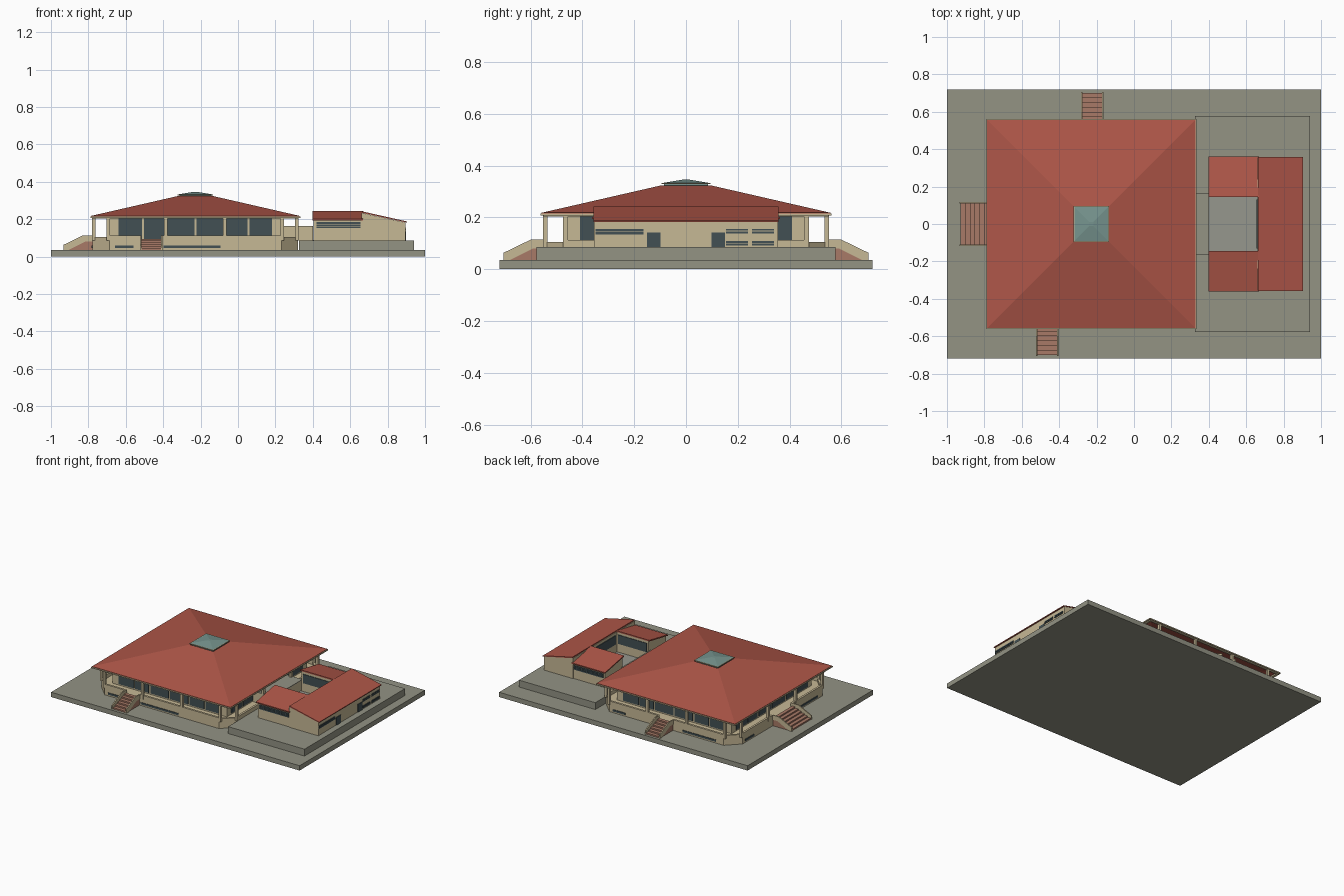
import bpy, bmesh, math
from mathutils import Matrix, Vector

if "Cube" in bpy.data.objects:
    bpy.data.objects.remove(bpy.data.objects["Cube"])


def material(name, rgb):
    lin = [((c / 255 + 0.055) / 1.055) ** 2.4 for c in rgb]
    m = bpy.data.materials.new(name)
    m.diffuse_color = (*lin, 1)
    m.use_nodes = True
    m.node_tree.nodes["Principled BSDF"].inputs["Base Color"].default_value = m.diffuse_color
    return m


GREY = material("grey paving", (147, 147, 132))
COURT = material("courtyard grey", (150, 151, 141))
CREAM = material("cream plaster", (198, 184, 149))
RED = material("red roof tile", (174, 86, 72))
GLASS = material("dark glass", (66, 80, 84))
SKY = material("skylight glass", (118, 148, 142))
BROWN = material("brown steps", (168, 122, 103))
CX, HALF, WALL = -0.228, 0.557, 0.46       # main hall centre, eave and wall half widths
FLOOR = 0.085


def mesh(name, verts, faces, mat):
    me = bpy.data.meshes.new(name)
    bm = bmesh.new()
    vs = [bm.verts.new(v) for v in verts]
    for f in faces:
        bm.faces.new([vs[i] for i in f])
    bmesh.ops.recalc_face_normals(bm, faces=bm.faces)
    bm.to_mesh(me)
    bm.free()
    ob = bpy.data.objects.new(name, me)
    bpy.context.collection.objects.link(ob)
    me.materials.append(mat)
    return ob


def loft(name, low, high, mat):
    """Closed solid between two matching rings of points."""
    n = len(low)
    sides = [(i, (i + 1) % n, n + (i + 1) % n, n + i) for i in range(n)]
    return mesh(name, low + high, [tuple(range(n)), tuple(range(n, 2 * n))] + sides, mat)


def box(name, x0, x1, y0, y1, z0, z1, mat):
    ring = [(x0, y0), (x1, y0), (x1, y1), (x0, y1)]
    return loft(name, [(*p, z0) for p in ring], [(*p, z1) for p in ring], mat)


def square(h, z):
    return [(CX + a * h, b * h, z) for a, b in ((-1, -1), (1, -1), (1, 1), (-1, 1))]


def octagon(h, cut, z):
    c = h - cut
    pts = [(-c, -h), (c, -h), (h, -c), (h, c), (c, h), (-c, h), (-h, c), (-h, -c)]
    return [(CX + x, y, z) for x, y in pts]


def turn(ob, quarter):
    """Swing a part made for the front side round the hall centre."""
    c = Vector((CX, 0, 0))
    ob.data.transform(Matrix.Translation(c) @ Matrix.Rotation(quarter * math.pi / 2, 4, 'Z')
                      @ Matrix.Translation(-c))
    return ob


# Ground slab, hall platform and annex podium
box("ground_slab", -1, 1, -0.72, 0.72, 0, 0.035, GREY)
loft("hall_platform", octagon(0.55, 0.09, 0.035), octagon(0.55, 0.09, FLOOR), CREAM)
box("annex_podium", 0.325, 0.94, -0.578, 0.578, 0.035, FLOOR, GREY)

# Hall body, closed up to the roof
loft("hall_walls", square(WALL, FLOOR), square(WALL, 0.225), CREAM)

# Opening in each parapet, measured along its side from the centre: front, east, back, west
gaps = [(-0.29, -0.18), (-0.165, 0.165), (-0.065, 0.05), (-0.113, 0.113)]
for q, (g0, g1) in enumerate(gaps):
    # Parapet and chamfered corner
    for a, b in ((-0.46, g0), (g1, 0.46)):
        turn(box("parapet", CX + a, CX + b, -0.55, -0.535, FLOOR, 0.112, CREAM), q)
    ring = [(0.46, -0.55), (0.55, -0.46), (0.535, -0.454), (0.454, -0.535)]
    turn(loft("corner_parapet", [(CX + x, y, FLOOR) for x, y in ring],
              [(CX + x, y, 0.105) for x, y in ring], CREAM), q)
    # Veranda columns and eave beam
    for u in (-0.465, -0.158, 0.158, 0.465):
        turn(box("column", CX + u - 0.009, CX + u + 0.009, -0.552, -0.534, FLOOR, 0.217, CREAM), q)
    turn(box("eave_beam", CX - 0.55, CX + 0.55, -0.55, -0.538, 0.203, 0.213, CREAM), q)
    # Window bands between the posts
    for a, b in ((-0.41, -0.285), (-0.275, -0.165), (-0.15, -0.005),
                 (0.005, 0.15), (0.165, 0.28), (0.29, 0.41)):
        turn(box("hall_window", CX + a, CX + b, -WALL - 0.005, -WALL + 0.01, 0.095, 0.203, GLASS), q)
    # Low vents in the platform
    if q != 1:
        for a, b in ((-0.43, -0.33), (0.13, 0.40)) if q != 0 else ((-0.43, -0.33), (-0.17, 0.135)):
            turn(box("platform_vent", CX + a, CX + b, -0.554, -0.54, 0.045, 0.059, GLASS), q)


# Hipped roof shell, with a cream edge and a glazed cap
def frame(name, rings, mat):
    verts = [v for r in rings for v in r]
    n = len(rings)
    faces = []
    for k in range(n):
        m = (k + 1) % n
        for i in range(4):
            j = (i + 1) % 4
            faces.append((4 * k + i, 4 * k + j, 4 * m + j, 4 * m + i))
    return mesh(name, verts, faces, mat)


frame("main_roof", [square(HALF, 0.211), square(HALF, 0.218),
                    square(0.094, 0.324), square(0.094, 0.314)], RED)
frame("roof_edge", [square(HALF + 0.004, 0.207), square(HALF + 0.004, 0.215),
                    square(HALF - 0.004, 0.215), square(HALF - 0.004, 0.207)], CREAM)
loft("skylight_curb", square(0.085, 0.31), square(0.085, 0.329), SKY)
loft("skylight_frame", square(0.095, 0.328), square(0.095, 0.333), CREAM)
loft("skylight_glass", square(0.09, 0.333), square(0.012, 0.346), SKY)


# Stairs: brown treads between sloping cream cheeks
def stairs(u0, u1, quarter):
    n = 6
    for i in range(n):
        y = -0.70 + i * 0.15 / n
        top = 0.035 + (FLOOR + 0.01 - 0.035) * (i + 1) / n
        turn(box("stair_tread", CX + u0, CX + u1, y, y + 0.15 / n, 0.035, top, BROWN), quarter)
    side = [(-0.705, 0.035), (-0.68, 0.035), (-0.59, 0.08), (-0.55, 0.08),
            (-0.55, 0.114), (-0.60, 0.114), (-0.705, 0.063)]
    for u in (u0 - 0.004, u1 - 0.004):
        turn(loft("stair_cheek", [(CX + u, y, z) for y, z in side],
                  [(CX + u + 0.008, y, z) for y, z in side], CREAM), quarter)


stairs(-0.292, -0.18, 0)
stairs(-0.062, 0.052, 2)
stairs(-0.113, 0.113, 3)

# Link passage between hall and annex, and the courtyard floor
box("link_passage", 0.22, 0.40, -0.165, 0.165, FLOOR, 0.16, CREAM)
box("link_roof", 0.22, 0.402, -0.167, 0.167, 0.16, 0.165, GREY)
box("courtyard_floor", 0.40, 0.67, -0.15, 0.15, FLOOR, 0.088, COURT)

# Annex east range with a lean-to roof falling east
prof = [(0.66, FLOOR), (0.895, FLOOR), (0.895, 0.183), (0.66, 0.234)]
loft("east_range", [(x, -0.355, z) for x, z in prof], [(x, 0.355, z) for x, z in prof], CREAM)
prof = [(0.664, 0.234), (0.904, 0.182), (0.904, 0.188), (0.664, 0.242)]
loft("east_roof", [(x, -0.358, z) for x, z in prof], [(x, 0.358, z) for x, z in prof], RED)

for s in (-1, 1):
    # Annex wings with roofs falling outward
    prof = [(0.15, FLOOR), (0.35, FLOOR), (0.35, 0.197), (0.15, 0.234)]
    loft("wing", [(0.405, s * y, z) for y, z in prof], [(0.67, s * y, z) for y, z in prof], CREAM)
    prof = [(0.145, 0.234), (0.362, 0.194), (0.362, 0.202), (0.145, 0.243)]
    loft("wing_roof", [(0.398, s * y, z) for y, z in prof], [(0.668, s * y, z) for y, z in prof], RED)
    # Slatted windows on the outer wall, glazing toward the court
    for z in (0.153, 0.164, 0.175):
        box("wing_louvre", 0.42, 0.655, *sorted((s * 0.345, s * 0.356)), z, z + 0.009, GLASS)
    box("court_window", 0.42, 0.65, *sorted((s * 0.146, s * 0.155)), 0.15, 0.215, GLASS)
    # East doors
    box("east_door", 0.89, 0.899, *sorted((s * 0.098, s * 0.15)), FLOOR, 0.142, GLASS)

box("court_window_east", 0.655, 0.664, -0.13, 0.13, 0.15, 0.215, GLASS)
# East wall louvres
for z in (0.134, 0.146):
    box("east_louvre", 0.89, 0.899, -0.35, -0.165, z, z + 0.009, GLASS)
for y in (0.155, 0.255):
    for z in (0.092, 0.102, 0.138, 0.149):
        box("east_window", 0.89, 0.899, y, y + 0.085, z, z + 0.007, GLASS)
